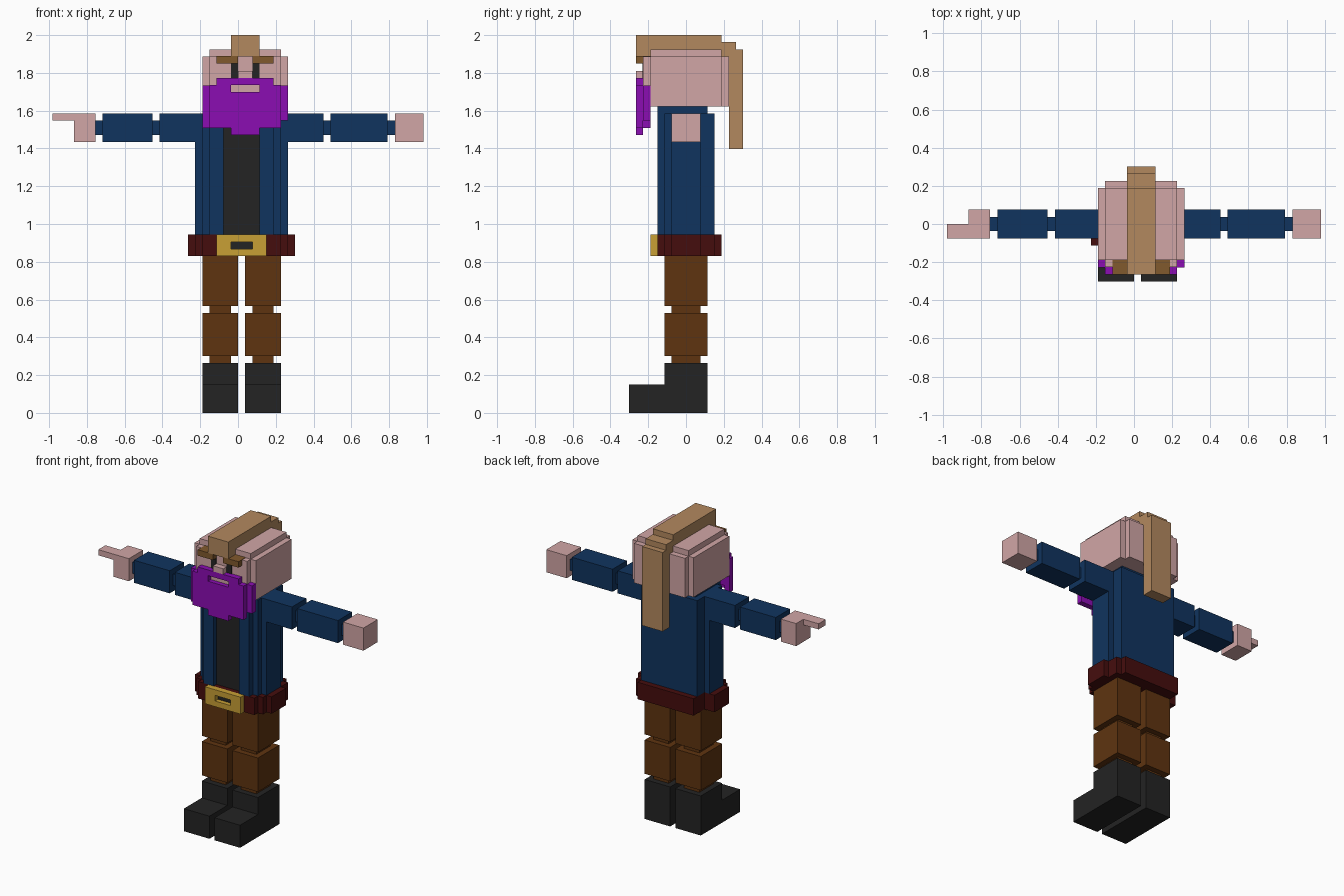
import bpy
import bmesh

cube = bpy.data.objects.get("Cube")
if cube:
    bpy.data.objects.remove(cube)

V = 2 / 53  # one block of the grid


def material(name, r, g, b):
    mat = bpy.data.materials.new(name)
    mat.use_nodes = True
    mat.diffuse_color = (r, g, b, 1)
    mat.node_tree.nodes["Principled BSDF"].inputs["Base Color"].default_value = (r, g, b, 1)
    return mat


SKIN = material("skin pink", .64, .38, .38)
PURPLE = material("beard purple", .26, .004, .45)
BLUE = material("jacket blue", .005, .034, .114)
DARK = material("charcoal", .017, .017, .017)
BROWN = material("trouser brown", .114, .034, .005)
RED = material("belt red", .06, .004, .004)
GOLD = material("buckle gold", .58, .35, .035)
TAN = material("hair tan", .45, .25, .114)
BROW = material("brow brown", .22, .1, .026)


def part(name, mat, *boxes):
    """One object from boxes given as (x range), (y range), (z range) in blocks."""
    bm = bmesh.new()
    for spans in boxes:
        corners = bmesh.ops.create_cube(bm, size=1)["verts"]
        for v in corners:
            v.co = [V * (hi if c > 0 else lo) for c, (lo, hi) in zip(v.co, spans)]
    mesh = bpy.data.meshes.new(name)
    bm.to_mesh(mesh)
    bm.free()
    mesh.materials.append(mat)
    obj = bpy.data.objects.new(name, mesh)
    bpy.context.collection.objects.link(obj)
    return obj


# Legs: boot, ankle, shin, knee, thigh
for side, x in (("right", -5), ("left", 1)):
    wide, slim = (x, x + 5), (x + 1, x + 4)
    part(side + "_boot", DARK,
         (wide, (-3, 3), (0, 7)), (wide, (-8, -3), (0, 4)))
    part(side + "_ankle", BROWN, (slim, (-2, 2), (7, 8)))
    part(side + "_shin", BROWN, (wide, (-3, 3), (8, 14)))
    part(side + "_knee", BROWN, (slim, (-2, 2), (14, 15)))
    part(side + "_thigh", BROWN, (wide, (-3, 3), (15, 22)))

# Belt with stepped corners, and its buckle frame
belt_z = (22, 25)
part("belt", RED,
     ((-7, 8), (-2, 2), belt_z), ((-6, 7), (-3, 2), belt_z),
     ((-5, 7), (-3, 4), belt_z), ((-5, 6), (-4, 5), belt_z))
buckle_y = (-5, -4)
part("buckle", GOLD,
     ((-3, 4), buckle_y, (22, 23)), ((-3, 4), buckle_y, (24, 25)),
     ((-3, -1), buckle_y, (23, 24)), ((2, 4), buckle_y, (23, 24)))
part("buckle_slot", DARK, ((-1, 2), (-4.2, -4), (23, 24)))

# Jacket with open front panels over the shirt
part("jacket", BLUE,
     ((-6, 7), (-2, 2), (25, 42)), ((-5, 6), (-3, 4), (25, 42)),
     ((-4, -2), (-4, -3), (25, 43)), ((3, 5), (-4, -3), (25, 43)))
part("shirt", DARK, ((-2, 3), (-3.2, -3), (25, 42)))
part("collar", BLUE, ((-4, 5), (-3, 3), (42, 43)))

# Arms: blocky segments joined by slim joints
arm, joint = ((-2, 2), (38, 42)), ((-1, 1), (39, 41))
for side, stops in (("right", (-6, -11, -12, -19, -20, -23)),
                    ("left", (7, 12, 13, 21, 22, 26))):
    names = ("upper_arm", "elbow", "forearm", "wrist", "hand")
    for i, name in enumerate(names):
        span = tuple(sorted(stops[i:i + 2]))
        part(side + "_" + name, SKIN if name == "hand" else BLUE,
             (span, *(joint if i % 2 else arm)))
part("pointing_finger", SKIN, ((-26, -23), (-2, 0), (41, 42)))

# Head with stepped edges
part("head", SKIN,
     ((-5, 7), (-5, 5), (43, 50)), ((-4, 6), (-6, 6), (43, 50)),
     ((-4, 6), (-5, 5), (50, 51)))
part("nose", SKIN, ((0, 2), (-7, -6), (47, 48)))
for side, eye, brow in (("right", (-1, 0), (-3, 0)), ("left", (2, 3), (2, 5))):
    part(side + "_eye", DARK, (eye, (-6.1, -6), (47, 49)))
    part(side + "_brow", BROW, (brow, (-7, -4.9), (49, 50.05)))

# Beard around a mouth opening
beard_y = (-7, -6)
part("beard", PURPLE,
     ((-5, 7), (-6.05, -5), (41, 45.95)), ((-5, -4), (-6.05, -5), (40, 41)),
     ((-4, 6), beard_y, (40, 45)),
     ((-4, -1), beard_y, (45, 46)), ((3, 6), beard_y, (45, 46)),
     ((-3, 5), beard_y, (46, 47)), ((-1, 3), beard_y, (39, 40)))
part("mouth", SKIN, ((-1, 3), (-6.2, -6), (45, 46)))

# Crest of hair running over the head into a tail
hair_x = (-1, 3)
part("hair", TAN,
     (hair_x, (-7, 5), (51, 53)), (hair_x, (-7, -5), (50, 51)),
     (hair_x, (5, 7), (50, 52)), (hair_x, (6, 8), (37, 51)))
